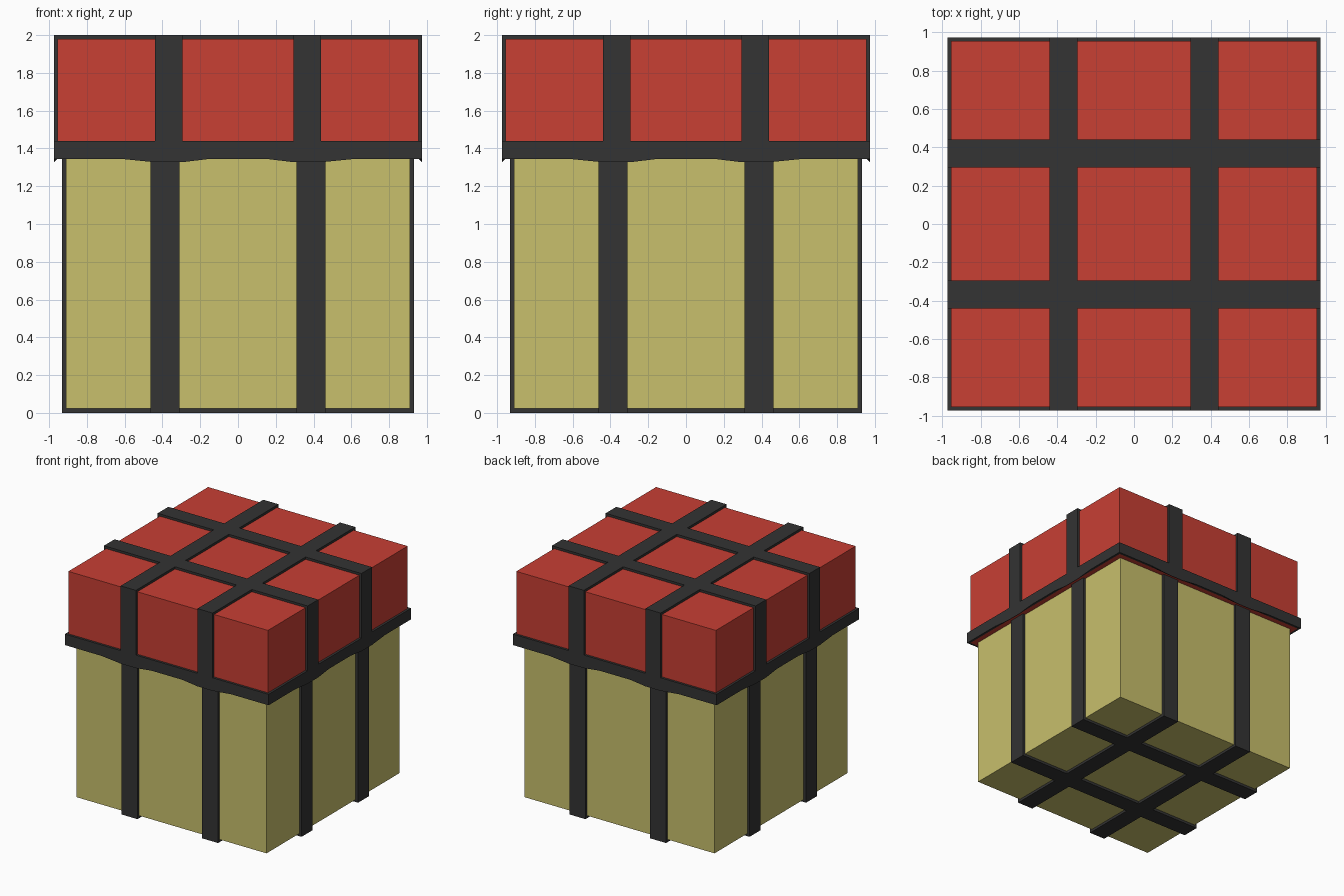
import bpy, bmesh
from mathutils import Vector

if "Cube" in bpy.data.objects:
    bpy.data.objects.remove(bpy.data.objects["Cube"])


def material(name, rgb):
    m = bpy.data.materials.new(name)
    m.diffuse_color = (*rgb, 1)
    m.use_nodes = True
    m.node_tree.nodes["Principled BSDF"].inputs["Base Color"].default_value = m.diffuse_color
    return m


RED = material("red", (0.58, 0.05, 0.034))
YELLOW = material("straw yellow", (0.58, 0.525, 0.15))
DARK = material("dark grey", (0.033, 0.033, 0.033))


def strapped_box(name, mat, half, z0, z1, s0, s1, t, cuts=(), band=None,
                 skip_z=1, sag=0.0):
    """Closed box whose strap strips (s0..s1 on both axes) are raised by t.
    band: height of a raised rim at the bottom; skip_z: end left without straps."""
    bm = bmesh.new()
    bmesh.ops.create_cube(bm, size=1)
    for v in bm.verts:
        v.co = (v.co.x * 2 * half, v.co.y * 2 * half, z0 + (v.co.z + .5) * (z1 - z0))

    # cut the faces along the strap edges
    def cut(co, no):
        bmesh.ops.bisect_plane(bm, geom=bm.verts[:] + bm.edges[:] + bm.faces[:],
                               plane_co=co, plane_no=no)
    for d in (s0, s1, *cuts):
        for s in (-1, 1):
            cut((s * d, 0, 0), (1, 0, 0))
            cut((0, s * d, 0), (0, 1, 0))
    if band:
        cut((0, 0, band), (0, 0, 1))

    bm.normal_update()

    def is_strap(f):
        c, n = f.calc_center_median(), f.normal
        if abs(n.z) > .5:
            if n.z * skip_z > 0:
                return False
            return s0 < abs(c.x) < s1 or s0 < abs(c.y) < s1
        along = c.y if abs(n.x) > .5 else c.x
        return s0 < abs(along) < s1 or bool(band and c.z < band)

    # raise the straps, mitred around the box edges
    faces = [f for f in bm.faces if is_strap(f)]
    res = bmesh.ops.extrude_face_region(bm, geom=faces)["geom"]
    old = [f for f in faces if f.is_valid]
    if old:
        bmesh.ops.delete(bm, geom=old, context='FACES')
    caps = [g for g in res if isinstance(g, bmesh.types.BMFace)]
    push = {}
    for f in caps:
        f.normal_update()
        c = f.calc_center_median() - Vector((0, 0, (z0 + z1) / 2))
        n = f.normal.copy()
        if n.dot(c) < 0:
            n.negate()
        key = tuple(round(a) for a in n)
        for v in f.verts:
            push.setdefault(v, set()).add(key)
    for v, normals in push.items():
        low = abs(v.co.z - z0) < 1e-4
        near = min(abs(v.co.x), abs(v.co.y))
        dip = sag if low and s0 - .01 < near < s1 + .01 else 0
        for n in normals:
            v.co += Vector(n) * t
        v.co.z -= dip

    for f in bm.faces:
        f.material_index = int(any(v in push for v in f.verts))
    bmesh.ops.recalc_face_normals(bm, faces=bm.faces[:])
    me = bpy.data.meshes.new(name)
    bm.to_mesh(me)
    bm.free()
    me.materials.append(mat)
    me.materials.append(DARK)
    ob = bpy.data.objects.new(name, me)
    bpy.context.collection.objects.link(ob)


# crate body with straps around the sides and underneath
strapped_box("crate_body", YELLOW, 0.91, 0.022, 1.345, 0.31, 0.462, 0.022, skip_z=1)
# lid with straps over the top and a rim band that sags slightly at the straps
strapped_box("crate_lid", RED, 0.955, 1.345, 1.98, 0.295, 0.44, 0.02,
             cuts=(0.15, 0.62), band=1.44, skip_z=-1, sag=0.018)
